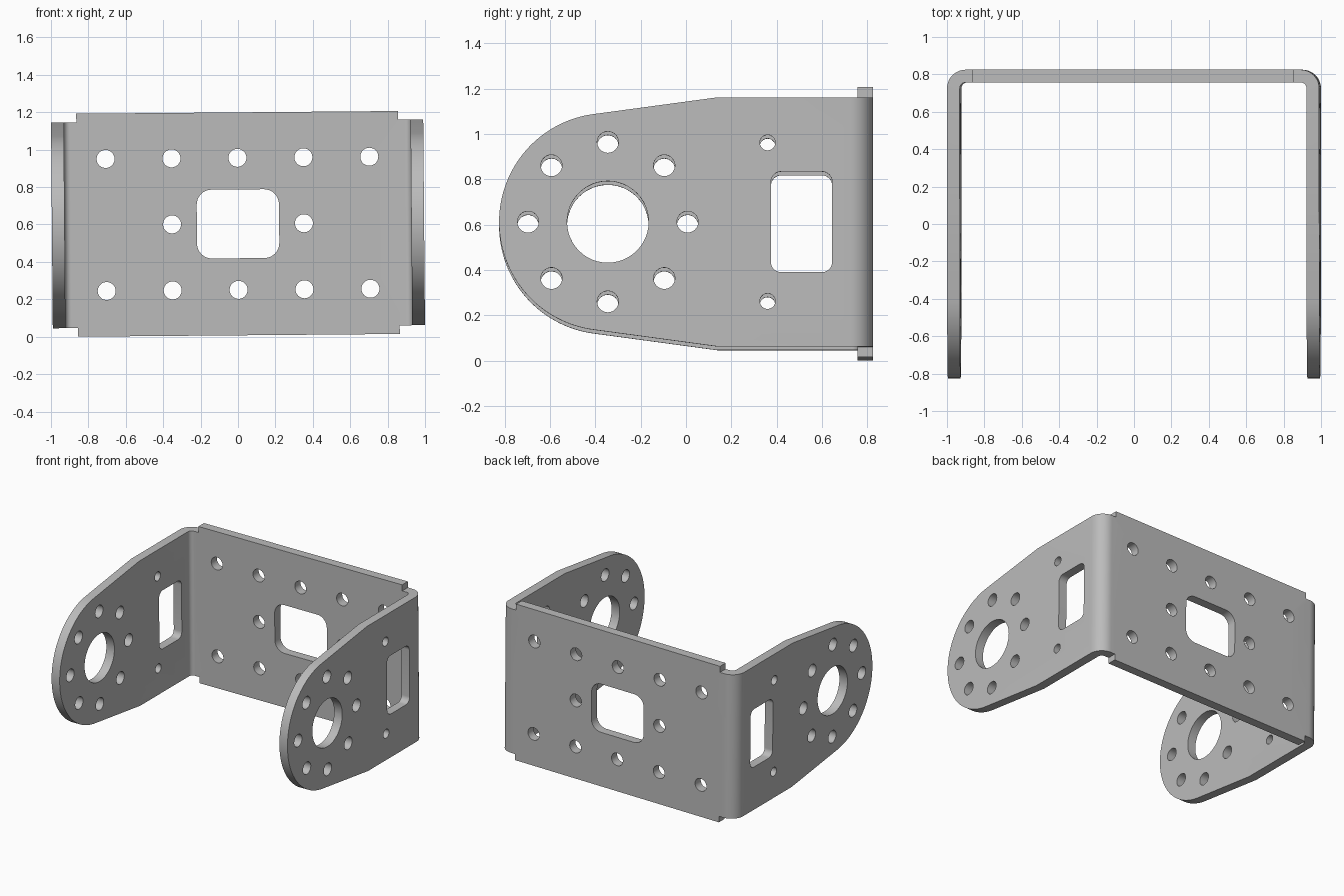
import bpy, bmesh
from math import sin, cos, radians
from mathutils import Matrix, Vector

cube = bpy.data.objects.get("Cube")
if cube:
    bpy.data.objects.remove(cube, do_unlink=True)

WIDTH, BACK, FRONT = 0.995, 0.825, -0.825    # half width and depth limits
THICK, BEND = 0.068, 0.1                     # sheet thickness, outer bend radius
PLATE_H, FLANGE_H, PLATE_W = 0.596, 0.55, 0.86
NOSE_R = 0.48
NOSE_Y = FRONT + NOSE_R
TILT = -0.0085


def arc(cx, cy, r, start, end, steps):
    angles = [radians(start + (end - start) * i / steps) for i in range(steps + 1)]
    return [(cx + r * cos(a), cy + r * sin(a)) for a in angles]


def circle(cx, cy, r):
    return arc(cx, cy, r, 0, 360, 48)[:-1]


def rounded_rect(cx, cy, hw, hh, r):
    pts = []
    for i, (sx, sy) in enumerate([(1, 1), (-1, 1), (-1, -1), (1, -1)]):
        pts += arc(cx + sx * (hw - r), cy + sy * (hh - r), r, 90 * i, 90 * i + 90, 8)
    return pts


def prisms(name, outlines, lo, hi, axis):
    """Extrude each closed outline from lo to hi along the given axis."""
    place = {"x": lambda u, v, w: (w, u, v),
             "y": lambda u, v, w: (u, w, v),
             "z": lambda u, v, w: (u, v, w)}[axis]
    bm = bmesh.new()
    for outline in outlines:
        face = bm.faces.new([bm.verts.new(place(u, v, lo)) for u, v in outline])
        moved = bmesh.ops.extrude_face_region(bm, geom=[face], use_keep_orig=True)["geom"]
        shift = Vector(place(0, 0, hi - lo))
        bmesh.ops.translate(bm, vec=shift,
                            verts=[g for g in moved if isinstance(g, bmesh.types.BMVert)])
    bmesh.ops.recalc_face_normals(bm, faces=bm.faces)
    mesh = bpy.data.meshes.new(name)
    bm.to_mesh(mesh)
    bm.free()
    obj = bpy.data.objects.new(name, mesh)
    bpy.context.collection.objects.link(obj)
    return obj


# Bent sheet: U section swept through the full plate height
cx, cy = WIDTH - BEND, BACK - BEND
outer = [(WIDTH, FRONT)] + arc(cx, cy, BEND, 0, 90, 12)
inner = arc(cx, cy, BEND - THICK, 90, 0, 12) + [(WIDTH - THICK, FRONT)]
mirror = lambda pts: [(-x, y) for x, y in reversed(pts)]
bracket = prisms("bracket", [outer + mirror(outer) + mirror(inner) + inner],
                 -PLATE_H, PLATE_H, "z")

# Trim around the tapered, round-nosed side flanges
nose = arc(NOSE_Y, 0, NOSE_R, 97.5, 262.5, 64)
trim = ([(1, FLANGE_H), (0.14, FLANGE_H)] + nose + [(0.14, -FLANGE_H), (1, -FLANGE_H)]
        + [(1, -0.8), (-1.1, -0.8), (-1.1, 0.8), (1, 0.8)])
cutters = [prisms("left_trim", [trim], PLATE_W, 1.2, "x"),
           prisms("right_trim", [trim], -1.2, -PLATE_W, "x")]

# Flange openings: hub, bolt circle, slot and two small holes
side = [circle(NOSE_Y, 0, 0.18), rounded_rect(0.51, 0, 0.135, 0.222, 0.045)]
side += [circle(*p, 0.047) for p in circle(NOSE_Y, 0, 0.352)[::6]]
side += [circle(0.36, z, 0.034) for z in (-0.35, 0.35)]
cutters.append(prisms("side_openings", side, -1.2, 1.2, "x"))

# Back plate openings: window and bolt grid
back = [rounded_rect(0, 0, 0.22, 0.184, 0.08)]
for col in range(-2, 3):
    rows = (-1, 0, 1) if abs(col) == 1 else (-1, 1)
    back += [circle(0.3525 * col, 0.353 * row, 0.048) for row in rows]
cutters.append(prisms("back_openings", back, 0.6, 1.0, "y"))

bpy.context.view_layer.objects.active = bracket
for cutter in cutters:
    cutter.hide_render = True
    mod = bracket.modifiers.new(cutter.name, "BOOLEAN")
    mod.operation, mod.solver, mod.object = "DIFFERENCE", "EXACT", cutter
    bpy.ops.object.modifier_apply(modifier=mod.name)
    bpy.data.objects.remove(cutter, do_unlink=True)

# Slight lean, then lift onto the ground
bracket.data.transform(Matrix.Rotation(TILT, 4, "Y"))
lowest = min(v.co.z for v in bracket.data.vertices)
bracket.data.transform(Matrix.Translation((0, 0, -lowest)))

grey = bpy.data.materials.new("metal_grey")
grey.use_nodes = True
colour = (0.5, 0.5, 0.5, 1)
grey.diffuse_color = colour
grey.node_tree.nodes["Principled BSDF"].inputs["Base Color"].default_value = colour
bracket.data.materials.clear()
bracket.data.materials.append(grey)
for poly in bracket.data.polygons:
    poly.material_index = 0

bpy.ops.object.select_all(action="DESELECT")
bracket.select_set(True)
bpy.ops.object.shade_smooth_by_angle(angle=radians(30))
